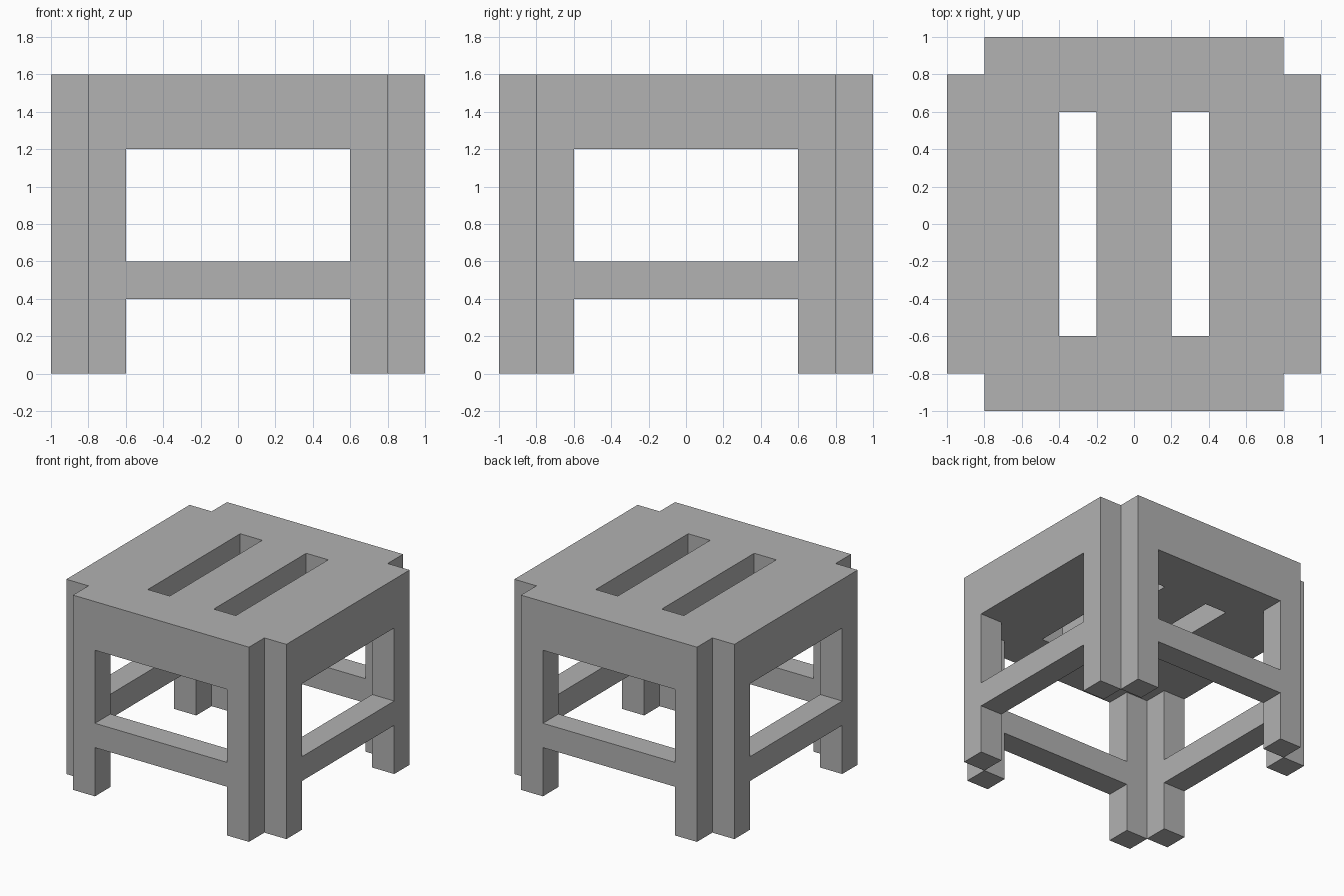
import bpy
import bmesh
from math import pi
from mathutils import Matrix

cube = bpy.data.objects.get("Cube")
if cube:
    bpy.data.objects.remove(cube, do_unlink=True)

GREY = (0.445, 0.445, 0.445, 1.0)
grey = bpy.data.materials.new("plain grey")
grey.use_nodes = True
grey.diffuse_color = GREY
grey.node_tree.nodes["Principled BSDF"].inputs["Base Color"].default_value = GREY


def rect(x0, x1, y0, y1):
    return [(x0, y0), (x1, y0), (x1, y1), (x0, y1)]


def board(name, loops, thickness, matrix):
    """Solid board from a flat outline; further loops become holes."""
    curve = bpy.data.curves.new(name + " outline", "CURVE")
    curve.dimensions = "2D"
    curve.fill_mode = "BOTH"
    curve.extrude = thickness / 2
    for loop in loops:
        spline = curve.splines.new("POLY")
        spline.points.add(len(loop) - 1)
        for point, (x, y) in zip(spline.points, loop):
            point.co = (x, y, 0, 1)
        spline.use_cyclic_u = True
    outline = bpy.data.objects.new(name + " outline", curve)
    bm = bmesh.new()
    bm.from_mesh(outline.to_mesh())
    outline.to_mesh_clear()
    bpy.data.objects.remove(outline)
    bpy.data.curves.remove(curve)

    # Weld caps to sides and merge the flat triangles
    bmesh.ops.remove_doubles(bm, verts=bm.verts[:], dist=0.0001)
    bmesh.ops.dissolve_limit(bm, angle_limit=0.01, verts=bm.verts[:], edges=bm.edges[:])
    bmesh.ops.transform(bm, matrix=matrix, verts=bm.verts[:])
    bmesh.ops.recalc_face_normals(bm, faces=bm.faces[:])
    for face in bm.faces:
        face.smooth = False
        face.material_index = 0
    mesh = bpy.data.meshes.new(name)
    bm.to_mesh(mesh)
    bm.free()
    mesh.materials.append(grey)
    obj = bpy.data.objects.new(name, mesh)
    bpy.context.collection.objects.link(obj)
    return obj


# Thick seat with notched corners and two long slots
corner = [(1, 0.8), (0.8, 0.8), (0.8, 1)]
outer = []
for sx, sy in [(1, 1), (-1, 1), (-1, -1), (1, -1)]:
    part = [(x * sx, y * sy) for x, y in corner]
    outer += part if sx * sy > 0 else part[::-1]
slots = [rect(-0.4, -0.2, -0.6, 0.6), rect(0.2, 0.4, -0.6, 0.6)]
board("seat", [outer] + slots, 0.4, Matrix.Translation((0, 0, 1.4)))

# Four H-shaped frames: two legs joined by a stretcher
half = [(0.8, 1.2), (0.8, 0), (0.6, 0), (0.6, 0.4)]
upper = [(0.6, 0.6), (0.6, 1.2)]
frame = half + [(-x, z) for x, z in reversed(half)]
frame += [(-x, z) for x, z in reversed(upper)] + upper
stand = Matrix.Translation((0, -0.9, 0)) @ Matrix.Rotation(pi / 2, 4, "X")
for i, side in enumerate(["front", "left", "back", "right"]):
    board(side + "_leg_frame", [frame], 0.2, Matrix.Rotation(i * pi / 2, 4, "Z") @ stand)
